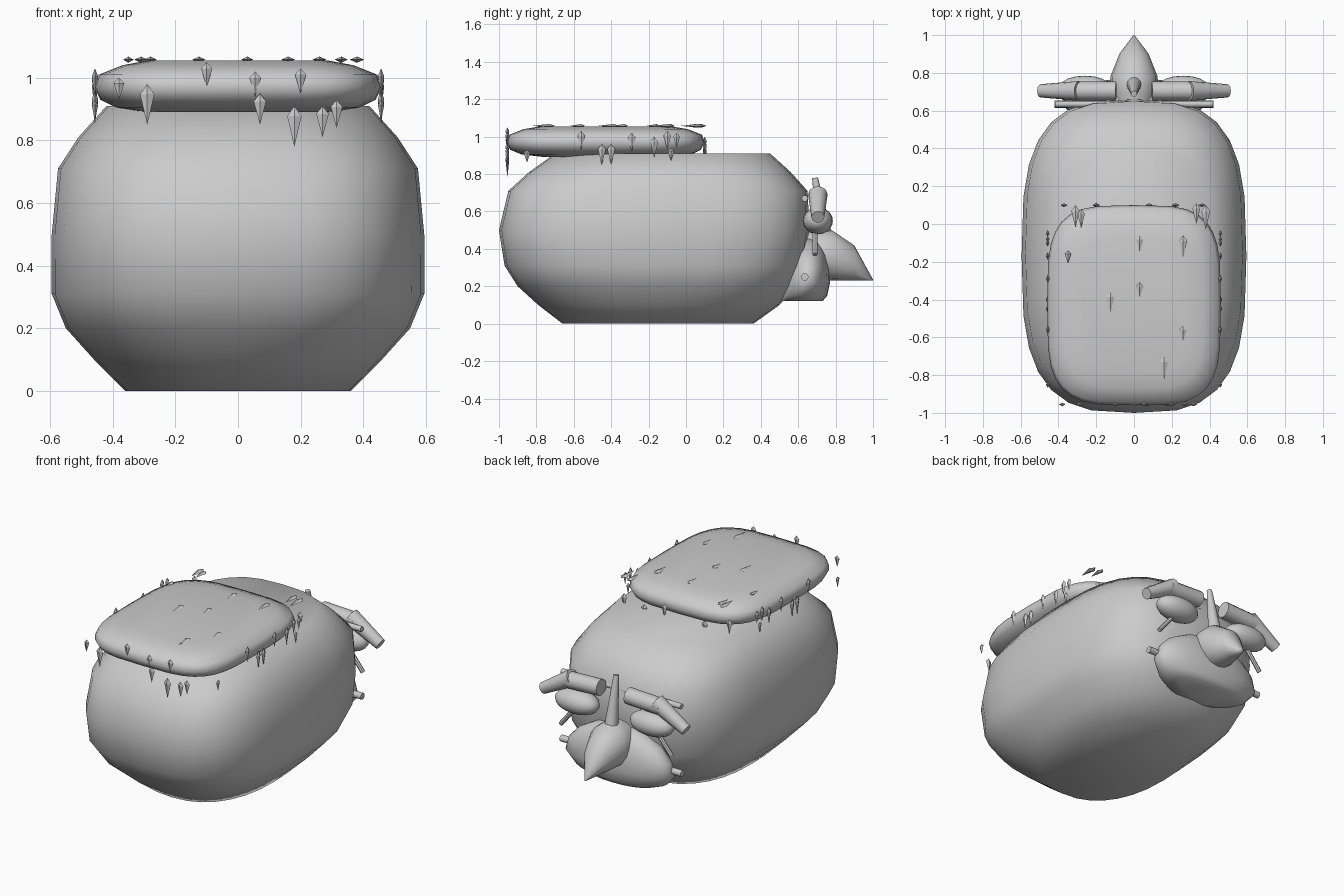
import bpy, bmesh, math
from mathutils import Vector

if "Cube" in bpy.data.objects:
    bpy.data.objects.remove(bpy.data.objects["Cube"])


def finish(bm, name, angle=40):
    bmesh.ops.recalc_face_normals(bm, faces=bm.faces[:])
    me = bpy.data.meshes.new(name)
    bm.to_mesh(me)
    bm.free()
    ob = bpy.data.objects.new(name, me)
    bpy.context.collection.objects.link(ob)
    bpy.ops.object.select_all(action='DESELECT')
    ob.select_set(True)
    bpy.context.view_layer.objects.active = ob
    if angle:
        bpy.ops.object.shade_smooth_by_angle(angle=math.radians(angle))
    return ob


def loft(bm, rings):
    loops = [[bm.verts.new(p) for p in r] for r in rings]
    for a, b in zip(loops, loops[1:]):
        for i in range(len(a)):
            j = (i + 1) % len(a)
            bm.faces.new((a[i], a[j], b[j], b[i]))
    bm.faces.new(loops[0])
    bm.faces.new(loops[-1])


def spow(v, e):
    return math.copysign(abs(v) ** e, v)


def level(z, hx, y0, y1, n, seg):
    """Rounded-rectangle outline at height z."""
    pts = []
    for i in range(seg):
        a = 2 * math.pi * i / seg
        pts.append((hx * spow(math.cos(a), 2 / n),
                    (y0 + y1) / 2 + (y1 - y0) / 2 * spow(math.sin(a), 2 / n), z))
    return pts


def tube(bm, p, q, r1, r2, seg=12):
    p, q = Vector(p), Vector(q)
    rot = (q - p).to_track_quat('Z', 'Y')
    rings = []
    for c, r in ((p, r1), (q, r2)):
        rings.append([c + rot @ Vector((r * math.cos(2 * math.pi * i / seg),
                                        r * math.sin(2 * math.pi * i / seg), 0)) for i in range(seg)])
    loft(bm, rings)


# Boulder-like body
bm = bmesh.new()
loft(bm, [level(z, h, a, b, n, 28) for z, h, a, b, n in (
    (0, .36, -.66, .36, 2.4), (.1, .46, -.79, .5, 2.6), (.2, .55, -.90, .585, 2.8),
    (.31, .595, -.97, .63, 3), (.5, .595, -1.0, .66, 3.1), (.71, .575, -.95, .65, 3.1),
    (.81, .51, -.84, .56, 3), (.91, .42, -.70, .45, 2.8))])
finish(bm, "body", 50)

# Snow cap slab
bm = bmesh.new()
loft(bm, [level(z, h, a, b, 3.8, 32) for z, h, a, b in (
    (.89, .30, -.75, -.1), (.905, .39, -.88, .03), (.93, .44, -.94, .08), (.97, .46, -.96, .10),
    (1.01, .445, -.945, .085), (1.04, .37, -.87, .01), (1.055, .29, -.78, -.08))])
finish(bm, "snow_cap", 60)

# Icicles: thin diamonds lying in the planes around the cap
bm = bmesh.new()


def icicle(top, down, side, length):
    top, down, side = Vector(top), Vector(down), Vector(side)
    nrm = down.cross(side)
    w, t = .1 * length + .01, .01
    mid = top + down * length * .25
    a, b = bm.verts.new(top), bm.verts.new(top + down * length)
    ring = [bm.verts.new(mid + v) for v in (side * w, nrm * t, -side * w, -nrm * t)]
    for i in range(4):
        bm.faces.new((a, ring[i], ring[(i + 1) % 4]))
        bm.faces.new((b, ring[(i + 1) % 4], ring[i]))


X, Y, Z = Vector((1, 0, 0)), Vector((0, 1, 0)), Vector((0, 0, 1))
for x, z, l in ((-.38, 1.0, .07), (-.29, .98, .13), (-.1, 1.05, .08), (.055, 1.02, .08),
                (.07, .95, .1), (.18, .91, .13), (.2, 1.03, .08), (.27, .91, .1), (.315, .93, .09)):
    icicle((x, -.955, z), -Z, X, l)
for x, y, l in ((-.35, -.14, .07), (-.31, .1, .12), (-.28, .08, .1), (.03, -.06, .09), (.26, -.06, .12),
                (-.125, -.36, .11), (.03, -.31, .08), (.26, -.54, .08), (.16, -.7, .12),
                (.33, .11, .11), (.38, .1, .13)):
    icicle((x, y, 1.058), -Y, X, l)
for y, z, l in ((-.56, 1.03, .1), (-.29, 1.02, .1), (-.17, 1.0, .11), (-.1, 1.03, .1), (-.05, 1.02, .08),
                (-.08, .94, .07), (-.45, .96, .11), (-.4, .96, .11), (-.85, .93, .07)):
    for s in (-1, 1):
        icicle((s * .457, y, z), -Z, Y, l)
for x, z in ((-.37, 1.0), (-.2, .95), (.08, .98), (.22, .94), (.36, .97)):
    icicle((x, .1, z), -Z, X, .09)
finish(bm, "icicles", 0)

# Muzzle: dome with a flat bottom
bm = bmesh.new()
loft(bm, [level(z, h, a, b, 2.2, 24) for z, h, a, b in (
    (.12, .24, .5, .73), (.15, .31, .5, .755), (.22, .37, .52, .77), (.3, .345, .54, .765),
    (.37, .28, .55, .75), (.43, .17, .57, .72), (.46, .06, .6, .68))])
finish(bm, "muzzle", 60)

# Beak pointing backwards along +y
bm = bmesh.new()
loft(bm, [[(r * math.cos(i * math.pi / 8), y, c + h * math.sin(i * math.pi / 8)) for i in range(16)]
          for y, r, c, h in ((.62, .1, .37, .11), (.7, .125, .37, .13), (.78, .125, .365, .135),
                             (.9, .078, .325, .093), (1.0, .003, .233, .003))])
finish(bm, "beak", 50)

# Spike above the beak
bm = bmesh.new()
tube(bm, (0, .745, .45), (0, .69, .78), .042, .016)
finish(bm, "spike")

# Thin rods behind the face
bm = bmesh.new()
tube(bm, (-.415, .635, .67), (.415, .635, .67), .017, .017)
finish(bm, "brow_rod")
bm = bmesh.new()
tube(bm, (-.42, .635, .25), (.42, .635, .25), .02, .02)
finish(bm, "muzzle_rod")

# Mirrored face parts
for s, side in ((-1, "left"), (1, "right")):
    bm = bmesh.new()
    bmesh.ops.create_uvsphere(bm, u_segments=20, v_segments=12, radius=1)
    for v in bm.verts:
        v.co = Vector((s * .26 + .145 * spow(v.co.x, .9), .705 + .08 * v.co.y, .55 + .072 * v.co.z))
    finish(bm, side + "_eye", 60)
    bm = bmesh.new()
    tube(bm, (s * .095, .705, .68), (s * .33, .705, .67), .05, .05)
    finish(bm, side + "_inner_brow")
    bm = bmesh.new()
    tube(bm, (s * .29, .705, .69), (s * .495, .705, .57), .052, .035)
    finish(bm, side + "_outer_brow")
    bm = bmesh.new()
    tube(bm, (s * .385, .69, .37), (s * .28, .69, .5), .014, .014, 8)
    finish(bm, side + "_cheek_rod")
